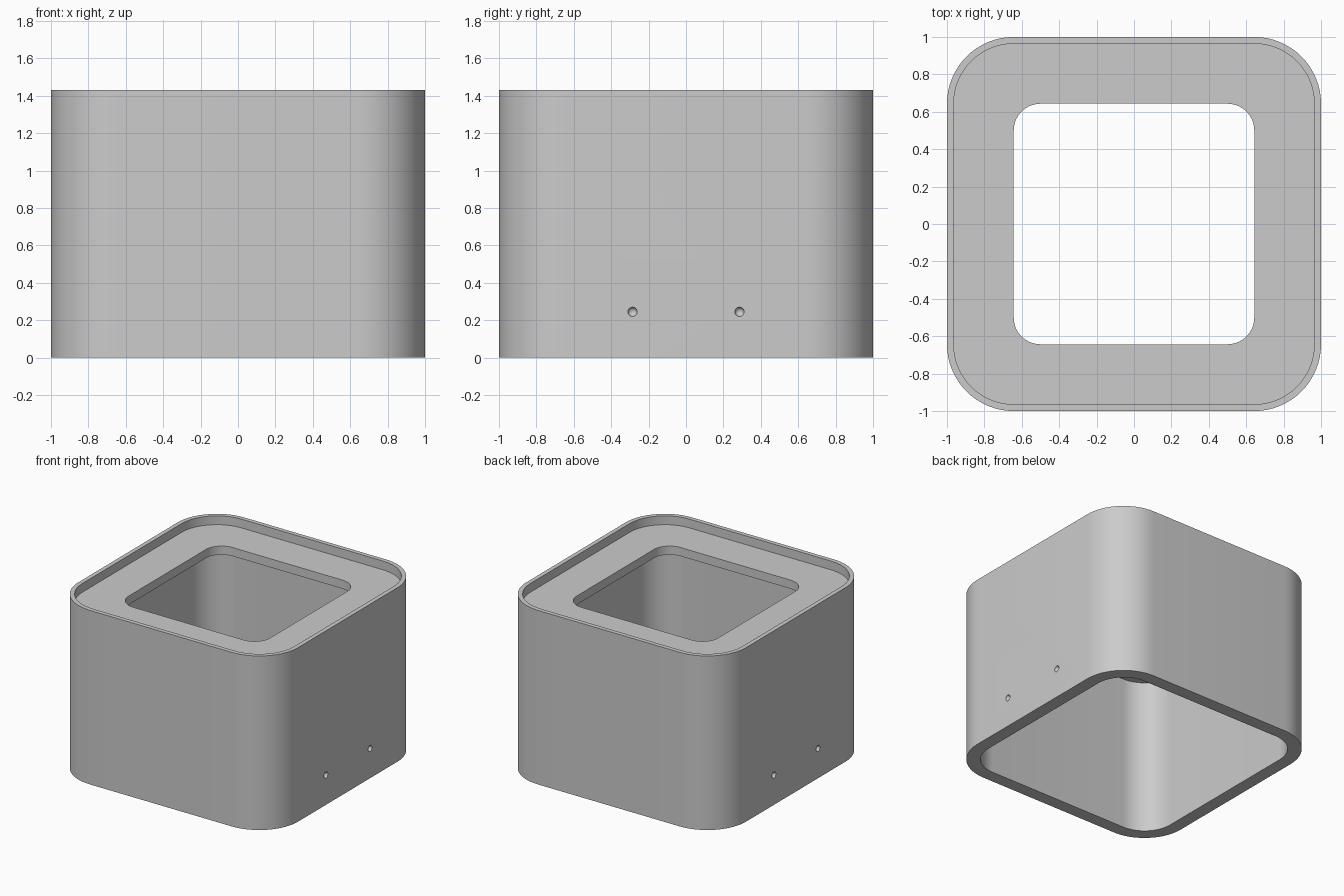
import bpy, bmesh, math

cube = bpy.data.objects.get("Cube")
if cube:
    bpy.data.objects.remove(cube, do_unlink=True)

STEPS = 16  # segments in each rounded corner

grey = bpy.data.materials.new("light grey")
grey.use_nodes = True
colour = (0.6, 0.6, 0.6, 1)
grey.diffuse_color = colour
grey.node_tree.nodes["Principled BSDF"].inputs["Base Color"].default_value = colour


def rounded_square(bm, half, radius, z):
    """Ring of vertices around a square with rounded corners."""
    ring = []
    for corner in range(4):
        mid = math.radians(45 + 90 * corner)
        cx = math.copysign(half - radius, math.cos(mid))
        cy = math.copysign(half - radius, math.sin(mid))
        for i in range(STEPS + 1):
            a = math.radians(90 * (corner + i / STEPS))
            ring.append(bm.verts.new((cx + radius * math.cos(a), cy + radius * math.sin(a), z)))
    return ring


def add_object(name, bm):
    mesh = bpy.data.meshes.new(name)
    bm.to_mesh(mesh)
    bm.free()
    mesh.materials.append(grey)
    obj = bpy.data.objects.new(name, mesh)
    bpy.context.collection.objects.link(obj)
    return obj


# Housing: closed wall section as (half width, corner radius, height)
height, floor, ceiling = 1.43, 1.358, 1.287
section = [
    (1.0, 0.357, 0), (1.0, 0.357, height),               # outer wall
    (0.964, 0.321, height), (0.964, 0.321, floor),       # thin top rim
    (0.643, 0.143, floor), (0.643, 0.143, ceiling),      # square opening
    (0.893, 0.25, ceiling), (0.893, 0.25, 0),            # inner cavity
]
bm = bmesh.new()
rings = [rounded_square(bm, *s) for s in section]
for k, low in enumerate(rings):
    high = rings[(k + 1) % len(rings)]
    for i in range(len(low)):
        j = (i + 1) % len(low)
        bm.faces.new((low[i], low[j], high[j], high[i]))
bmesh.ops.recalc_face_normals(bm, faces=bm.faces)
housing = add_object("housing", bm)

# Small blind dimples on the left and right walls
bm = bmesh.new()
for x in (-1, 1):
    for y in (-0.286, 0.286):
        ball = bmesh.ops.create_uvsphere(bm, u_segments=20, v_segments=11, radius=0.025)
        bmesh.ops.translate(bm, verts=ball["verts"], vec=(x, y, 0.245))
cutter = add_object("dimple_cutter", bm)
cutter.hide_render = True

cut = housing.modifiers.new("dimples", 'BOOLEAN')
cut.operation = 'DIFFERENCE'
cut.solver = 'EXACT'
cut.object = cutter

bpy.ops.object.select_all(action='DESELECT')
bpy.context.view_layer.objects.active = housing
housing.select_set(True)
bpy.ops.object.modifier_apply(modifier=cut.name)
bpy.data.objects.remove(cutter, do_unlink=True)
bpy.ops.object.shade_smooth_by_angle(angle=math.radians(30))
